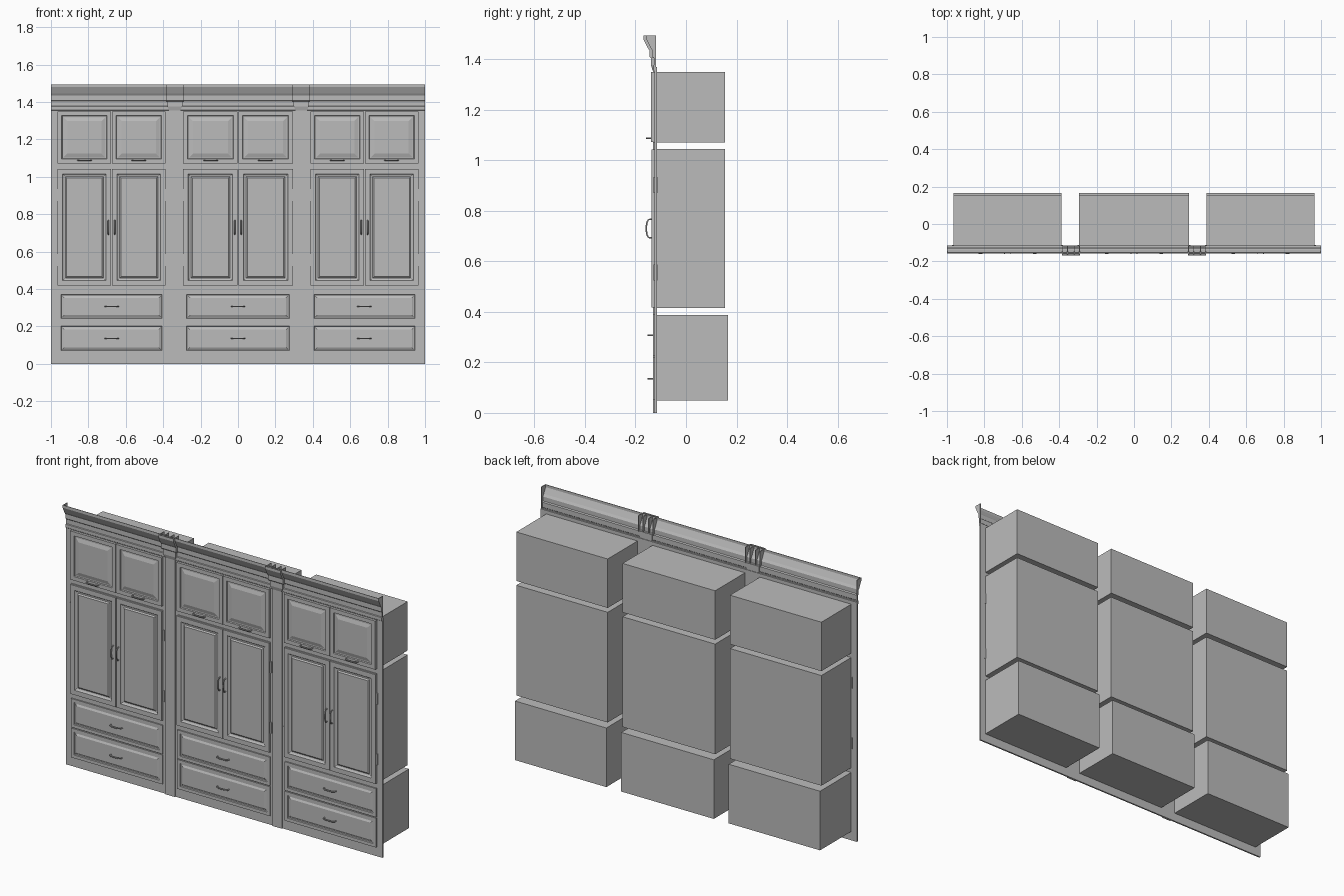
import bpy, bmesh
from mathutils import Vector

if "Cube" in bpy.data.objects:
    bpy.data.objects.remove(bpy.data.objects["Cube"])


def material(name, value):
    m = bpy.data.materials.new(name)
    m.use_nodes = True
    colour = (value, value, value, 1)
    m.diffuse_color = colour
    m.node_tree.nodes["Principled BSDF"].inputs["Base Color"].default_value = colour
    return m


GREY = material("plain grey", 0.5)


def finish(name, bm):
    mesh = bpy.data.meshes.new(name)
    bmesh.ops.recalc_face_normals(bm, faces=bm.faces)
    bm.to_mesh(mesh)
    bm.free()
    mesh.materials.append(GREY)
    obj = bpy.data.objects.new(name, mesh)
    bpy.context.collection.objects.link(obj)
    return obj


def add_box(bm, x, y, z):
    verts = bmesh.ops.create_cube(bm, size=1)["verts"]
    for v in verts:
        v.co = Vector(r[0] if c < 0 else r[1] for c, r in zip(v.co, (x, y, z)))
    return verts


def box(name, x, y, z):
    bm = bmesh.new()
    add_box(bm, x, y, z)
    return finish(name, bm)


def panel(name, x, z, front, back, steps):
    """Door or drawer front, moulded by successive insets (width, depth)."""
    bm = bmesh.new()
    add_box(bm, x, (front, back), z)
    bmesh.ops.recalc_face_normals(bm, faces=bm.faces)
    face = min(bm.faces, key=lambda f: f.calc_center_median().y)
    for width, depth in steps:
        bmesh.ops.inset_region(bm, faces=[face], thickness=width, depth=depth)
    return finish(name, bm)


def handle(name, x, z, front, reach, half, vertical):
    """Bowed pull with two feet, swept along a curve."""
    curve = bpy.data.curves.new(name, "CURVE")
    curve.dimensions = "3D"
    curve.bevel_depth = 0.0035
    curve.bevel_resolution = 1
    curve.use_fill_caps = True
    spline = curve.splines.new("POLY")
    path = [(-1, 0), (-0.95, 0.6), (-0.6, 0.95), (0, 1), (0.6, 0.95), (0.95, 0.6), (1, 0)]
    spline.points.add(len(path) - 1)
    for p, (t, d) in zip(spline.points, path):
        a = t * half
        p.co = (x + (0 if vertical else a), front - d * reach, z + (a if vertical else 0), 1)
    curve.materials.append(GREY)
    obj = bpy.data.objects.new(name, curve)
    bpy.context.collection.objects.link(obj)


def moulding(name, x0, x1, profile):
    """Open-backed moulding: a thin sheet swept along x."""
    bm = bmesh.new()
    rows = [[bm.verts.new((x, y, z)) for y, z in profile] for x in (x0, x1)]
    for i in range(len(profile) - 1):
        bm.faces.new((rows[0][i], rows[1][i], rows[1][i + 1], rows[0][i + 1]))
    obj = finish(name, bm)
    mod = obj.modifiers.new("thickness", "SOLIDIFY")
    mod.thickness = 0.003
    mod.offset = 0


def end_plate(name, x, profile, back):
    """Thin plate closing a moulding section."""
    bm = bmesh.new()
    outline = profile + [(back, profile[-1][1]), (back, profile[0][1])]
    face = bm.faces.new([bm.verts.new((x - 0.002, y, z)) for y, z in outline])
    out = bmesh.ops.extrude_face_region(bm, geom=[face])["geom"]
    for v in out:
        if isinstance(v, bmesh.types.BMVert):
            v.co.x += 0.004
    finish(name, bm)


FRAME_FRONT, FRAME_BACK = -0.124, -0.115
RAISED = [(0.032, 0), (0.004, -0.006), (0.010, 0), (0.028, 0.006)]
TALL = [(0.038, 0), (0.005, -0.005), (0.008, -0.003), (0.008, 0), (0.010, 0.006)]
SHALLOW = [(0.026, 0), (0.004, -0.005), (0.006, 0), (0.014, 0.005)]

# face frame and plinth
box("face_frame", (-1, 1), (FRAME_FRONT, FRAME_BACK), (0, 1.37))

# three cabinet bays
for bay, cx, half in (("left", 0.676, 0.289), ("middle", 0, 0.293), ("right", -0.676, 0.289)):
    span = (cx - half, cx + half)
    box(bay + "_upper_box", span, (-0.128, 0.155), (1.07, 1.35))
    box(bay + "_middle_box", span, (-0.128, 0.155), (0.415, 1.045))
    box(bay + "_drawer_box", span, (-0.123, 0.167), (0.05, 0.388))
    for side, s in (("left", 1), ("right", -1)):
        x = tuple(sorted((cx + s * 0.002, cx + s * half)))
        panel(f"{bay}_upper_door_{side}", x, (1.072, 1.35), -0.138, -0.12, RAISED)
        panel(f"{bay}_tall_door_{side}", x, (0.418, 1.043), -0.137, -0.12, TALL)
        handle(f"{bay}_upper_handle_{side}", cx + s * half / 2, 1.088, -0.138, 0.018, 0.036, False)
        handle(f"{bay}_door_handle_{side}", cx + s * 0.017, 0.73, -0.137, 0.02, 0.037, True)
        hx = tuple(sorted((cx + s * half, cx + s * (half + 0.008))))
        for level, z in (("top", 0.903), ("bottom", 0.556)):
            box(f"{bay}_{level}_hinge_{side}", hx, (-0.129, -0.112), (z - 0.032, z + 0.032))
    for level, z in (("top", (0.225, 0.389)), ("bottom", (0.052, 0.22))):
        panel(f"{bay}_{level}_drawer", span, z, -0.131, -0.12, SHALLOW)
        handle(f"{bay}_{level}_drawer_handle", cx, sum(z) / 2, -0.131, 0.019, 0.036, False)

# cornice: bead, frieze, cove and top lip
cornice = [(-0.124, 1.355), (-0.128, 1.358), (-0.128, 1.375), (-0.125, 1.378),
           (-0.125, 1.405), (-0.131, 1.41), (-0.131, 1.435), (-0.139, 1.447),
           (-0.155, 1.48), (-0.155, 1.495)]
moulding("cornice", -1, 1, cornice)
for side, s in (("left", 1), ("right", -1)):
    end_plate(f"cornice_end_{side}", s * 0.998, cornice, -0.118)

# pilasters with tapered capitals and cornice breaks
breakfront = [(y - 0.012, z) for y, z in cornice if z > 1.4]
for side, s in (("left", 1), ("right", -1)):
    cx = s * 0.338
    box(f"pilaster_{side}", (cx - 0.03, cx + 0.03), (-0.130, FRAME_BACK), (0, 1.37))
    bm = bmesh.new()
    add_box(bm, (cx - 0.04, cx + 0.04), (-0.138, -0.118), (1.375, 1.408))
    for v in add_box(bm, (cx - 0.03, cx + 0.03), (-0.132, -0.118), (1.355, 1.375)):
        if v.co.z > 1.37:
            v.co.x = cx + (v.co.x - cx) * 1.3
            v.co.y = min(v.co.y, -0.118) - (0.006 if v.co.y < -0.125 else 0)
    finish(f"capital_{side}", bm)
    moulding(f"cornice_break_{side}", cx - 0.048, cx + 0.048, breakfront)
    for i, dx in enumerate((-0.046, -0.018, 0.018, 0.046)):
        end_plate(f"cornice_break_rib_{side}_{i + 1}", cx + dx, breakfront, -0.118)
